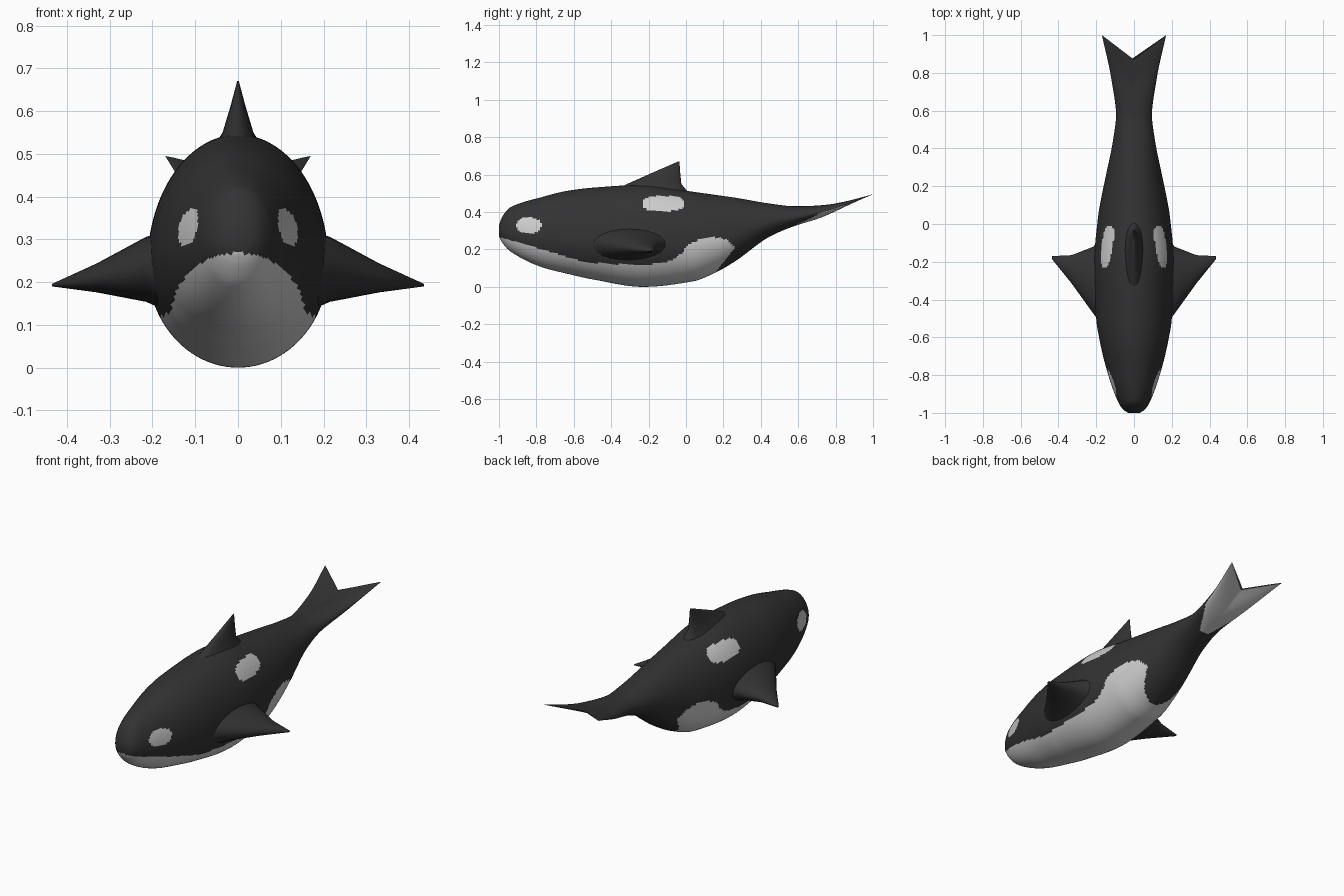
import bpy, bmesh, math

if "Cube" in bpy.data.objects:
    bpy.data.objects.remove(bpy.data.objects["Cube"])


def material(name, rgb):
    m = bpy.data.materials.new(name)
    m.diffuse_color = (*rgb, 1)
    m.use_nodes = True
    m.node_tree.nodes["Principled BSDF"].inputs["Base Color"].default_value = m.diffuse_color
    return m


BLACK = material("charcoal skin", (0.033, 0.033, 0.033))
WHITE = material("white patches", (0.62, 0.62, 0.62))


def spline(rows, t):
    """Monotone cubic through rows of (t, values...)."""
    i = 0
    while i < len(rows) - 2 and t > rows[i + 1][0]:
        i += 1
    h = rows[i + 1][0] - rows[i][0]
    u = (t - rows[i][0]) / h
    out = []
    for c in range(1, len(rows[0])):
        def secant(k):
            k = min(max(k, 0), len(rows) - 2)
            return (rows[k + 1][c] - rows[k][c]) / (rows[k + 1][0] - rows[k][0])

        def slope(k):
            a, b = secant(k - 1), secant(k)
            return 2 * a * b / (a + b) if a * b > 0 else 0
        out.append((2*u**3 - 3*u*u + 1) * rows[i][c] + (u**3 - 2*u*u + u) * h * slope(i)
                   + (3*u*u - 2*u**3) * rows[i + 1][c] + (u**3 - u*u) * h * slope(i + 1))
    return out


def loft(name, rings, paint=None):
    """Skin a list of closed rings, cap the ends and paint faces by a rule."""
    bm = bmesh.new()
    vs = [[bm.verts.new(p) for p in r] for r in rings]
    n = len(rings[0])
    for a, b in zip(vs, vs[1:]):
        for j in range(n):
            bm.faces.new((a[j], a[(j + 1) % n], b[(j + 1) % n], b[j]))
    bm.faces.new(vs[0])
    bm.faces.new(vs[-1])
    bmesh.ops.recalc_face_normals(bm, faces=bm.faces)
    bm.normal_update()
    for f in bm.faces:
        if paint and paint(f.calc_center_median(), f.normal):
            f.material_index = 1
    me = bpy.data.meshes.new(name)
    bm.to_mesh(me)
    bm.free()
    me.materials.append(BLACK)
    me.materials.append(WHITE)
    ob = bpy.data.objects.new(name, me)
    bpy.context.collection.objects.link(ob)
    bpy.ops.object.select_all(action='DESELECT')
    ob.select_set(True)
    bpy.context.view_layer.objects.active = ob
    bpy.ops.object.shade_smooth_by_angle(angle=math.radians(50))
    return ob


# Body and tail flukes: y, top, bottom, half width, backward sweep, tip lift
BODY = [
    (-1.0, .33, .27, .03, 0, 0),
    (-.985, .37, .24, .055, 0, 0),
    (-.94, .425, .19, .085, 0, 0),
    (-.77, .48, .105, .145, 0, 0),
    (-.635, .513, .07, .178, 0, 0),
    (-.5, .53, .04, .2, 0, 0),
    (-.23, .545, 0, .212, 0, 0),
    (.04, .508, .03, .19, 0, 0),
    (.155, .492, .075, .17, 0, 0),
    (.26, .477, .135, .148, 0, 0),
    (.45, .445, .27, .11, 0, 0),
    (.58, .431, .325, .095, 0, 0),
    (.72, .433, .37, .122, .06, .02),
    (.87, .453, .447, .17, .13, .045),
]
# Upper edge of the white belly: y, z
BELLY = [(-1.0, .268), (-.75, .195), (-.5, .13), (-.25, .118), (-.1, .135),
         (-.03, .175), (.02, .228), (.1, .258), (.16, .264), (.22, .25), (.27, .2)]


def markings(c, n):
    x, y, z = abs(c.x), c.y, c.z

    def oval(cy, cz, ry, rz, p):
        return abs((y - cy) / ry) ** p + abs((z - cz) / rz) ** p < 1
    if x > .05 and (oval(-.84, .328, .066, .042, 2.4) or oval(-.12, .445, .113, .041, 2.6)):
        return True
    if y < .27 and z < spline(BELLY, y)[0] and y < .155 + .8 * max(0, z - .075):
        return True
    return y > .57 and n.z < -.5 and x < .03 + .55 * (y - .57)


def body_ring(y):
    top, bot, w, sweep, lift = spline(BODY, y)
    mid = bot + .44 * (top - bot)
    ring = []
    for j in range(128):
        a = math.tau * j / 128
        s, k = math.sin(a), abs(math.cos(a))
        z = mid + s * (top - mid if s > 0 else mid - bot)
        ring.append((w * math.cos(a), y + sweep * k, z + lift * k))
    return ring


ys = []
for a, b in zip(BODY, BODY[1:]):
    n = max(3, round((b[0] - a[0]) / .01))
    ys += [a[0] + (b[0] - a[0]) * i / n for i in range(n)]
loft("body_and_flukes", [body_ring(y) for y in ys + [BODY[-1][0]]], markings)


def fin(name, stations, place):
    """Stations: reach, leading y, trailing y, centre, half thickness."""
    rings = []
    for reach, lead, trail, mid, thick in stations:
        rings.append([place(reach, (lead + trail) / 2 - (trail - lead) / 2 * math.cos(a),
                            mid + thick * math.sin(a))
                      for a in (math.tau * j / 24 for j in range(24))])
    return loft(name, rings)


# Dorsal fin
fin("dorsal_fin", [(.48, -.42, .03, 0, .075), (.52, -.375, .0, 0, .055),
                   (.55, -.315, -.025, 0, .036), (.61, -.18, -.031, 0, .018),
                   (.67, -.042, -.035, 0, .002)],
    lambda r, y, t: (t, y, r))

# Pectoral fins, mirrored
for side, label in ((1, "right"), (-1, "left")):
    fin("pectoral_fin_" + label,
        [(.15, -.56, -.05, .225, .1), (.215, -.475, -.12, .23, .076),
         (.33, -.315, -.165, .21, .034), (.435, -.185, -.17, .193, .003)],
        lambda r, y, t, s=side: (s * r, y, t))
